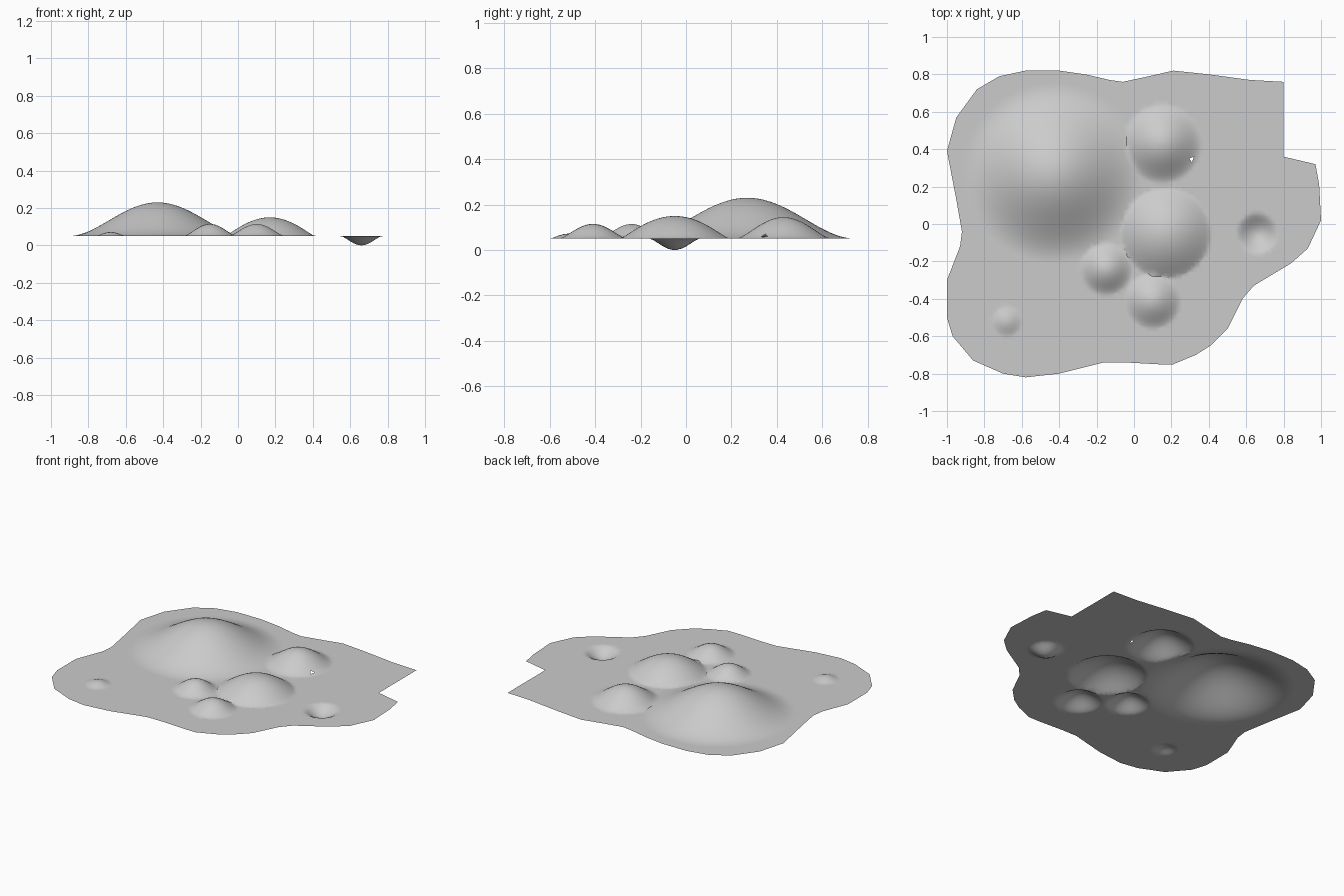
import bpy, bmesh, math
from mathutils import Vector
from mathutils.geometry import delaunay_2d_cdt

default_cube = bpy.data.objects.get("Cube")
if default_cube:
    bpy.data.objects.remove(default_cube, do_unlink=True)

# Earthy grey for the whole sheet
grey = bpy.data.materials.new("light grey")
grey.use_nodes = True
colour = (0.6, 0.6, 0.6, 1)
grey.diffuse_color = colour
grey.node_tree.nodes["Principled BSDF"].inputs["Base Color"].default_value = colour

GROUND = 0.05   # height of the flat sheet
STEP = 0.02     # spacing of the surface points

# Shoreline of the sheet, clockwise from the left side
shoreline = [
    (-1, .39), (-.95, .57), (-.84, .72), (-.72, .79), (-.58, .82), (-.4, .82),
    (-.26, .8), (-.13, .77), (-.06, .76), (.08, .79), (.21, .82), (.4, .8),
    (.62, .77), (.8, .76), (.8, .36), (.97, .32), (.99, .21), (1, .02),
    (.93, -.13), (.84, -.21), (.64, -.33), (.58, -.4), (.5, -.56), (.41, -.65),
    (.33, -.7), (.21, -.75), (.13, -.75), (-.05, -.74), (-.16, -.74),
    (-.4, -.8), (-.58, -.82), (-.7, -.8), (-.86, -.73), (-.97, -.6),
    (-1, -.5), (-1, -.3), (-.93, -.12), (-.92, -.04), (-.95, .13),
]

# Small gap in the slope of the rear hill
gap = [(.295, .35), (.32, .36), (.31, .33)]

# Each mound: centre x, centre y, radius, height, steepness of the flank
mounds = [
    (-.43, .27, .48, .18, 2.2),    # large hill
    (.17, -.05, .24, .1, 1.2),     # middle hill
    (.15, .43, .21, .095, 1.6),    # rear hill
    (-.15, -.24, .14, .065, 1.6),  # small left hill
    (.1, -.41, .15, .065, 1.6),    # small right hill
    (-.68, -.52, .08, .022, 1.6),  # little bump
    (.66, -.05, .11, -.05, 1.6),   # pit
]


def height_at(x, y):
    """Tallest mound wins; a pit counts by its depth."""
    best = 0
    for cx, cy, radius, height, power in mounds:
        r = math.hypot(x - cx, y - cy) / radius
        if r < 1:
            rise = height * (1 - r * r) ** power
            if abs(rise) > abs(best):
                best = rise
    return GROUND + best


def inside(x, y, polygon):
    """Even-odd test for a point in a polygon."""
    result = False
    for (ax, ay), (bx, by) in zip(polygon, polygon[1:] + polygon[:1]):
        if (ay > y) != (by > y) and x < ax + (y - ay) * (bx - ax) / (by - ay):
            result = not result
    return result


# Plan of the sheet: shoreline, gap, foot of every mound and an even grid
points = [Vector(p) for p in shoreline + gap]
first = len(shoreline)
gap_edges = [(first + i, first + (i + 1) % len(gap)) for i in range(len(gap))]
for cx, cy, radius, height, power in mounds:
    count = int(math.tau * radius / STEP)
    for i in range(count):
        a = math.tau * i / count
        x, y = cx + radius * math.cos(a), cy + radius * math.sin(a)
        if inside(x, y, shoreline):
            points.append(Vector((x, y)))
    points.append(Vector((cx, cy)))
half = int(1 / STEP)
for i in range(-half, half + 1):
    for j in range(-half, half + 1):
        x, y = i * STEP, j * STEP
        if inside(x, y, shoreline):
            points.append(Vector((x, y)))

flat = delaunay_2d_cdt(points, gap_edges, [list(range(first))], 1, 0.0005)
flat_points, triangles = flat[0], flat[2]

# Lift the plan into hills and a pit, leaving the gap open
bm = bmesh.new()
verts = [bm.verts.new((p.x, p.y, height_at(p.x, p.y))) for p in flat_points]
for triangle in triangles:
    corners = [verts[i] for i in triangle]
    middle = sum((v.co for v in corners), Vector()) / len(corners)
    if inside(middle.x, middle.y, shoreline) and not inside(middle.x, middle.y, gap):
        bm.faces.new(corners)
bmesh.ops.delete(bm, geom=[v for v in bm.verts if not v.link_faces], context="VERTS")
bm.normal_update()
for face in bm.faces:
    if face.normal.z < 0:
        face.normal_flip()

mesh = bpy.data.meshes.new("hilly_ground")
bm.to_mesh(mesh)
bm.free()
mesh.materials.append(grey)
ground = bpy.data.objects.new("hilly_ground", mesh)
bpy.context.collection.objects.link(ground)
bpy.ops.object.select_all(action="DESELECT")
ground.select_set(True)
bpy.context.view_layer.objects.active = ground
bpy.ops.object.shade_smooth_by_angle(angle=math.radians(30))
